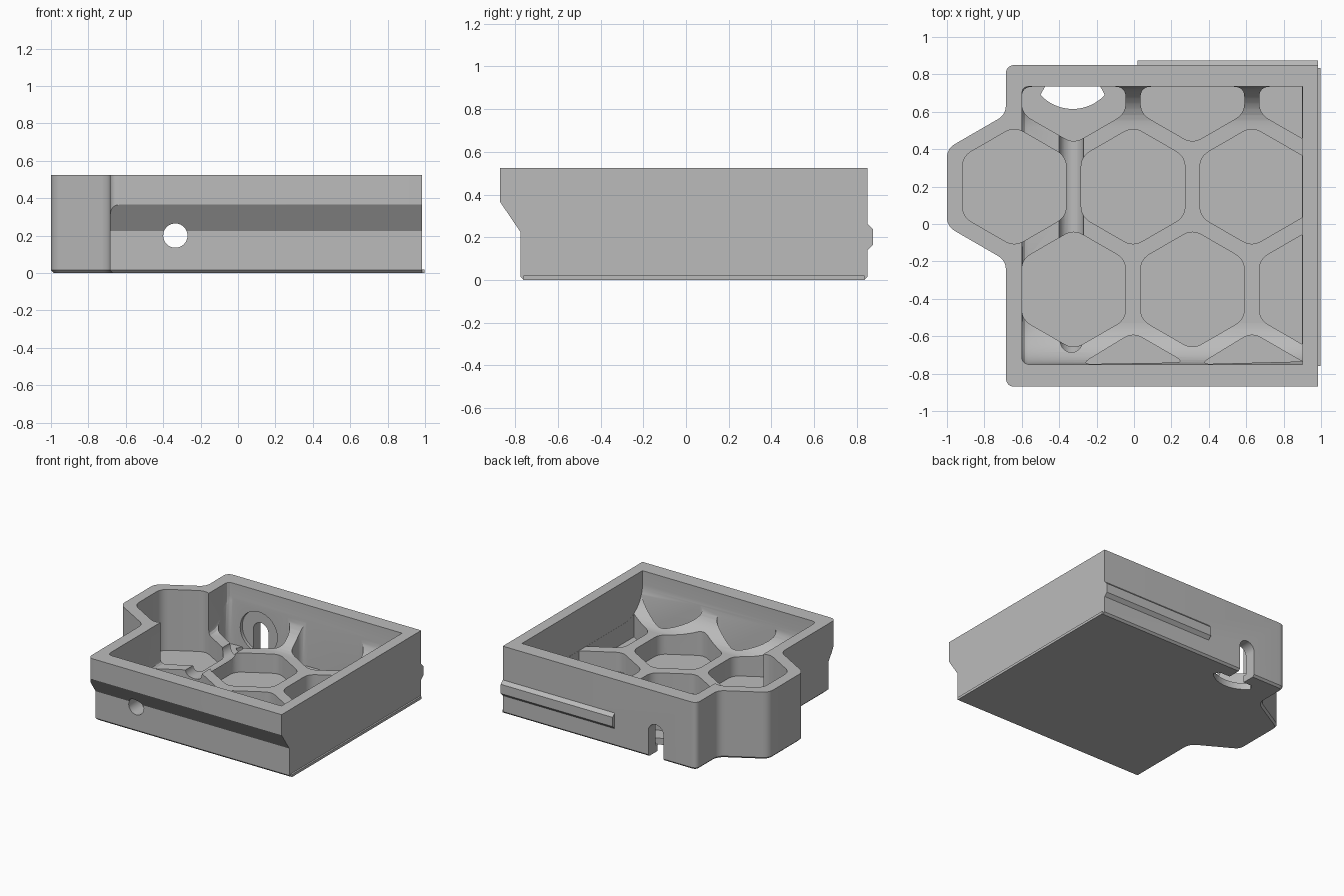
import bpy, bmesh, math
from mathutils import Vector

if "Cube" in bpy.data.objects:
    bpy.data.objects.remove(bpy.data.objects["Cube"], do_unlink=True)

GREY = (0.5, 0.5, 0.5, 1)
mat = bpy.data.materials.new("plain_grey")
mat.use_nodes = True
mat.diffuse_color = GREY
mat.node_tree.nodes["Principled BSDF"].inputs["Base Color"].default_value = GREY


def rounded(pts, size, keep=lambda p: False, steps=6):
    """Round the corners of a closed 2D outline."""
    pts = [Vector(p) for p in pts]
    out = []
    for i, p in enumerate(pts):
        if keep(p):
            out.append(p)
            continue
        ends = []
        for q in (pts[i - 1], pts[(i + 1) % len(pts)]):
            d = q - p
            ends.append(p + d.normalized() * min(size, d.length * 0.45))
        for k in range(steps + 1):
            t = k / steps
            out.append(ends[0] * (1 - t) ** 2 + p * 2 * t * (1 - t) + ends[1] * t * t)
    return out


def clip(pts, axis, limit, sign):
    """Keep the part of a convex outline where sign * coordinate <= sign * limit."""
    out = []
    for i, p in enumerate(pts):
        q = pts[(i + 1) % len(pts)]
        dp, dq = sign * (p[axis] - limit), sign * (q[axis] - limit)
        if dp <= 0:
            out.append(p)
        if dp * dq < 0:
            out.append(p.lerp(q, dp / (dp - dq)))
    return out


def prism(name, pts, axis, lo, hi, bevel=None, width=0, segments=1):
    """Extrude a 2D outline along an axis, optionally bevelling chosen edges."""
    place = {"x": lambda p, t: (t, p[0], p[1]),
             "y": lambda p, t: (p[0], t, p[1]),
             "z": lambda p, t: (p[0], p[1], t)}[axis]
    bm = bmesh.new()
    a = [bm.verts.new(place(p, lo)) for p in pts]
    b = [bm.verts.new(place(p, hi)) for p in pts]
    bm.faces.new(a)
    bm.faces.new(b)
    for i in range(len(pts)):
        j = (i + 1) % len(pts)
        bm.faces.new((a[i], a[j], b[j], b[i]))
    bmesh.ops.recalc_face_normals(bm, faces=bm.faces)
    if bevel:
        edges = [e for e in bm.edges if bevel(e.verts[0].co, e.verts[1].co)]
        bmesh.ops.bevel(bm, geom=edges, offset=width, segments=segments,
                        profile=0.5, affect="EDGES")
    mesh = bpy.data.meshes.new(name)
    bm.to_mesh(mesh)
    bm.free()
    mesh.materials.append(mat)
    ob = bpy.data.objects.new(name, mesh)
    bpy.context.collection.objects.link(ob)
    return ob


def box_pts(x0, x1, y0, y1):
    return [(x0, y0), (x1, y0), (x1, y1), (x0, y1)]


def circle(cx, cy, r, n=40):
    return [(cx + r * math.cos(2 * math.pi * i / n),
             cy + r * math.sin(2 * math.pi * i / n)) for i in range(n)]


def cut(target, cutter):
    cutter.hide_render = True
    mod = target.modifiers.new("cut", "BOOLEAN")
    mod.operation = "DIFFERENCE"
    mod.solver = "EXACT"
    mod.object = cutter
    bpy.context.view_layer.update()
    with bpy.context.temp_override(object=target, active_object=target):
        bpy.ops.object.modifier_apply(modifier=mod.name)
    bpy.data.objects.remove(cutter, do_unlink=True)


TOP, RIB, FLOOR = 0.525, 0.2, 0.05
FRONT, BACK, LEFT, RIGHT = -0.75, 0.735, -0.6, 0.9   # inner wall faces

# Tray body with the hexagonal bay at one side
outline = rounded([(0.985, -0.87), (0.985, 0.85), (-0.685, 0.85), (-0.685, 0.585),
                   (-1, 0.403), (-1, -0.013), (-0.685, -0.195), (-0.685, -0.87)],
                  0.05, keep=lambda p: p.x > 0.9)
body = prism("tray_body", outline, "z", 0, TOP,
             bevel=lambda p, q: p.z + q.z < 0.01 and p.x + q.x < 1.9 and p.y + q.y > -1.7,
             width=0.015)

# Undercut along the front
cut(body, prism("undercut", [(-0.95, 0.43), (-0.914, 0.43), (-0.87, 0.365), (-0.775, 0.225),
                             (-0.775, 0.015), (-0.76, 0), (-0.76, -0.1), (-0.95, -0.1)],
                "x", -0.8, 1.1))

# Cavity above the ribs, curving up to the front and back walls
R = 0.22
profile = [(FRONT, 0.6)]
for i in range(11):
    a = math.pi / 2 * i / 10
    profile.append((FRONT + R - R * math.cos(a), RIB + R - R * math.sin(a)))
for i in range(11):
    a = math.pi / 2 * i / 10
    profile.append((BACK - R + R * math.sin(a), RIB + R - R * math.cos(a)))
profile.append((BACK, 0.6))
cut(body, prism("cavity", profile, "x", LEFT, RIGHT,
                bevel=lambda p, q: max(p.x, q.x) < LEFT + 0.01 and p.z + q.z < 1.15,
                width=0.035, segments=3))

# Honeycomb pockets
PITCH, HALF = 0.635, 0.2775
for row in range(-1, 3):
    for col in range(3):
        if row == -1 and col == 0:
            continue
        cx = -0.64 + PITCH * (col + 0.5 * (row % 2 == 0)) if row in (0, 2) else -0.64 + PITCH * col
        cy = -0.35 + 0.55 * row
        rad = HALF / math.cos(math.pi / 6)
        pts = [Vector((cx + rad * math.sin(k * math.pi / 3), cy + rad * math.cos(k * math.pi / 3)))
               for k in range(6)]
        pts = clip(pts, 0, RIGHT - 0.001, 1)
        pts = clip(pts, 1, BACK - 0.001, 1)
        pts = clip(pts, 1, FRONT + 0.001, -1)
        pts = [p for i, p in enumerate(pts) if (p - pts[i - 1]).length > 0.03]
        pts = rounded(pts, 0.057, keep=lambda p: p.x > RIGHT - 0.01)
        cut(body, prism("pocket", pts, "z", FLOOR, 0.65))

# Cable channel, back slot, and the recess and floor opening beside it
CX, CZ = -0.335, 0.2
cut(body, prism("channel", circle(CX, CZ, 0.065), "y", -1, 0.95))
cut(body, prism("slot", box_pts(CX - 0.065, CX + 0.065, -0.1, CZ), "y", 0.7, 0.95))
cut(body, prism("recess", circle(CX, CZ, 0.16), "y", 0.7, 0.76))
arc = [(-0.328 + 0.235 * math.sin(a), 0.85 - 0.235 * math.cos(a))
       for a in (math.radians(-47 + 94 * i / 16) for i in range(17))]
cut(body, prism("opening", arc + [(-0.18, BACK), (-0.476, BACK)], "z", -0.1, 0.12))

# Lip along the floor and rail along the back
lip = prism("floor_lip", box_pts(0.985, 0.998, -0.76, 0.835), "z", 0, 0.02)
rail = prism("back_rail", [(0.84, 0.14), (0.85, 0.14), (0.875, 0.165),
                           (0.875, 0.237), (0.85, 0.262), (0.84, 0.262)], "x", 0.02, 0.985)

bpy.ops.object.select_all(action="DESELECT")
for ob in (body, lip, rail):
    ob.select_set(True)
bpy.context.view_layer.objects.active = body
bpy.ops.object.shade_smooth_by_angle(angle=math.radians(25))
